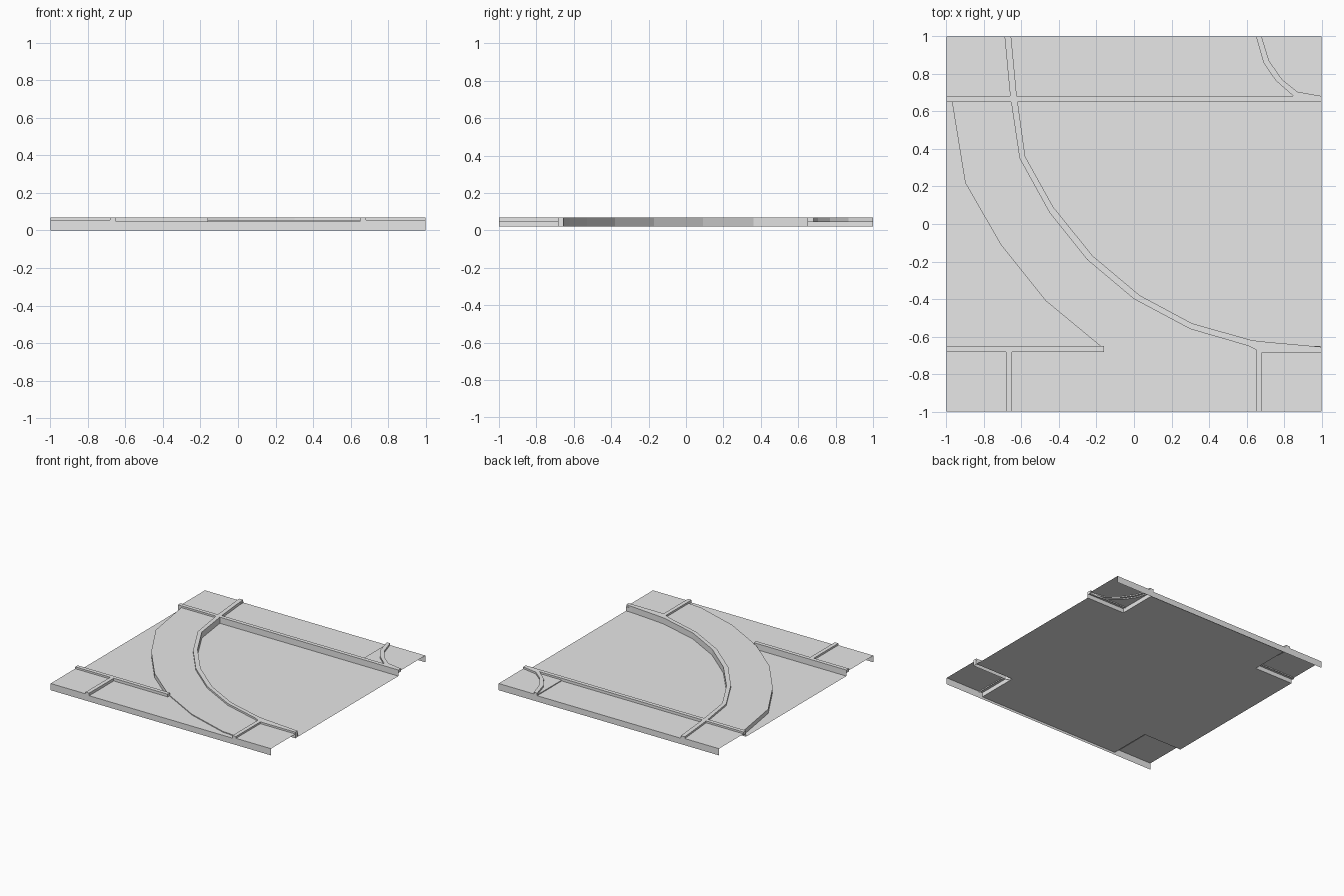
import bpy
import bmesh

cube = bpy.data.objects.get("Cube")
if cube:
    bpy.data.objects.remove(cube, do_unlink=True)

ROAD, VERGE, PATH, CURB = 0.02, 0.048, 0.055, 0.07
IN, OUT = 0.65, 0.682

grey = bpy.data.materials.new("plain_grey")
grey.use_nodes = True
grey.diffuse_color = (0.8, 0.8, 0.8, 1)
grey.node_tree.nodes["Principled BSDF"].inputs["Base Color"].default_value = (0.8, 0.8, 0.8, 1)


def finish(name, bm):
    mesh = bpy.data.meshes.new(name)
    bm.to_mesh(mesh)
    bm.free()
    mesh.materials.append(grey)
    obj = bpy.data.objects.new(name, mesh)
    bpy.context.collection.objects.link(obj)
    return obj


def slab(name, outline, low, high):
    """Raised outline with side walls and an open underside."""
    area = sum(a[0] * b[1] - b[0] * a[1]
               for a, b in zip(outline, outline[1:] + outline[:1]))
    if area < 0:
        outline = outline[::-1]
    bm = bmesh.new()
    top = [bm.verts.new((x, y, high)) for x, y in outline]
    base = [bm.verts.new((x, y, low)) for x, y in outline]
    bm.faces.new(top)
    for i in range(len(top)):
        j = (i + 1) % len(top)
        bm.faces.new((base[i], base[j], top[j], top[i]))
    return finish(name, bm)


def rect(x0, x1, y0, y1):
    return [(x0, y0), (x1, y0), (x1, y1), (x0, y1)]


def ribbon(name, left, right, low, high):
    """Curb between two matching edge lines."""
    return slab(name, left + right[::-1], low, high)


def quads(name, faces):
    bm = bmesh.new()
    for face in faces:
        bm.faces.new([bm.verts.new(p) for p in face])
    return finish(name, bm)


# Cross-shaped road sheet
cross = [(-1, -IN), (-IN, -IN), (-IN, -1), (IN, -1), (IN, -IN), (1, -IN),
         (1, IN), (IN, IN), (IN, 1), (-IN, 1), (-IN, IN), (-1, IN)]
quads("road_surface", [[(x, y, ROAD) for x, y in cross]])

# Four hollow pavement corners with step walls
for sx, side in ((-1, "right"), (1, "left")):
    for sy, end in ((-1, "front"), (1, "back")):
        a, b, c, d = ((sx * IN, sy * IN), (sx, sy * IN), (sx, sy), (sx * IN, sy))
        top = [(*p, PATH) for p in (a, b, c, d)]
        if sx * sy < 0:
            top.reverse()
        walls = [[(*p, ROAD), (*q, ROAD), (*q, PATH), (*p, PATH)]
                 for p, q in ((a, b), (d, a))]
        if sx * sy < 0:
            walls = [w[::-1] for w in walls]
        quads(f"{end}_{side}_corner", [top] + walls)

# Front and back verges, with skirts down to the ground
slab("front_verge", rect(-IN, IN, -1, -IN), ROAD, VERGE)
slab("back_verge", rect(-IN, IN, IN, 1), ROAD, VERGE)
for sy, end in ((-1, "front"), (1, "back")):
    faces = []
    for x0, x1, h in ((-1, -IN, PATH), (-IN, IN, VERGE), (IN, 1, PATH)):
        f = [(x0, sy, 0), (x1, sy, 0), (x1, sy, h), (x0, sy, h)]
        faces.append(f if sy < 0 else f[::-1])
    quads(f"{end}_skirt", faces)

# Sweeping pavement between the outer curve and the curved curb
outer = [(-0.97, 0.65), (-0.9, 0.22), (-0.71, -0.11), (-0.47, -0.41), (-0.18, -0.65),
         (0.17, -0.84), (0.53, -0.955), (0.65, -0.965)]
curb_out = [(-0.655, 0.65), (-0.61, 0.35), (-0.45, 0.06), (-0.25, -0.19), (0, -0.4),
            (0.3, -0.56), (0.61, -0.65), (0.68, -0.685), (1, -0.685)]
curb_in = [(-0.62, 0.65), (-0.58, 0.36), (-0.43, 0.09), (-0.22, -0.17), (0.03, -0.38),
           (0.31, -0.53), (0.63, -0.62), (0.7, -0.628), (1, -0.655)]
slab("curved_pavement", outer + [(0.65, -0.66)] + curb_out[6::-1], ROAD, PATH)
ribbon("curved_curb", curb_out, curb_in, ROAD, CURB)

# Straight curbs
LOW = 0.045
slab("back_curb", rect(-1, 1, IN, OUT), LOW, CURB)
slab("front_curb", rect(-1, -0.16, -OUT, -IN), LOW, CURB)
slab("front_right_curb", rect(-OUT, -IN, -1, -OUT), LOW, CURB)
slab("front_left_curb", rect(IN, OUT, -1, -IN), LOW, CURB)
ribbon("back_right_curb", [(-0.66, OUT), (-0.69, 1)], [(-0.625, OUT), (-0.655, 1)], LOW, CURB)

# Rounded curb in the back left corner
ribbon("corner_arc_curb",
       [(0.65, 1), (0.69, 0.86), (0.755, 0.765), (0.85, OUT), (0.99, 0.67)],
       [(0.68, 1), (0.72, 0.87), (0.79, 0.77), (0.87, 0.705), (1, OUT)], LOW, CURB)
